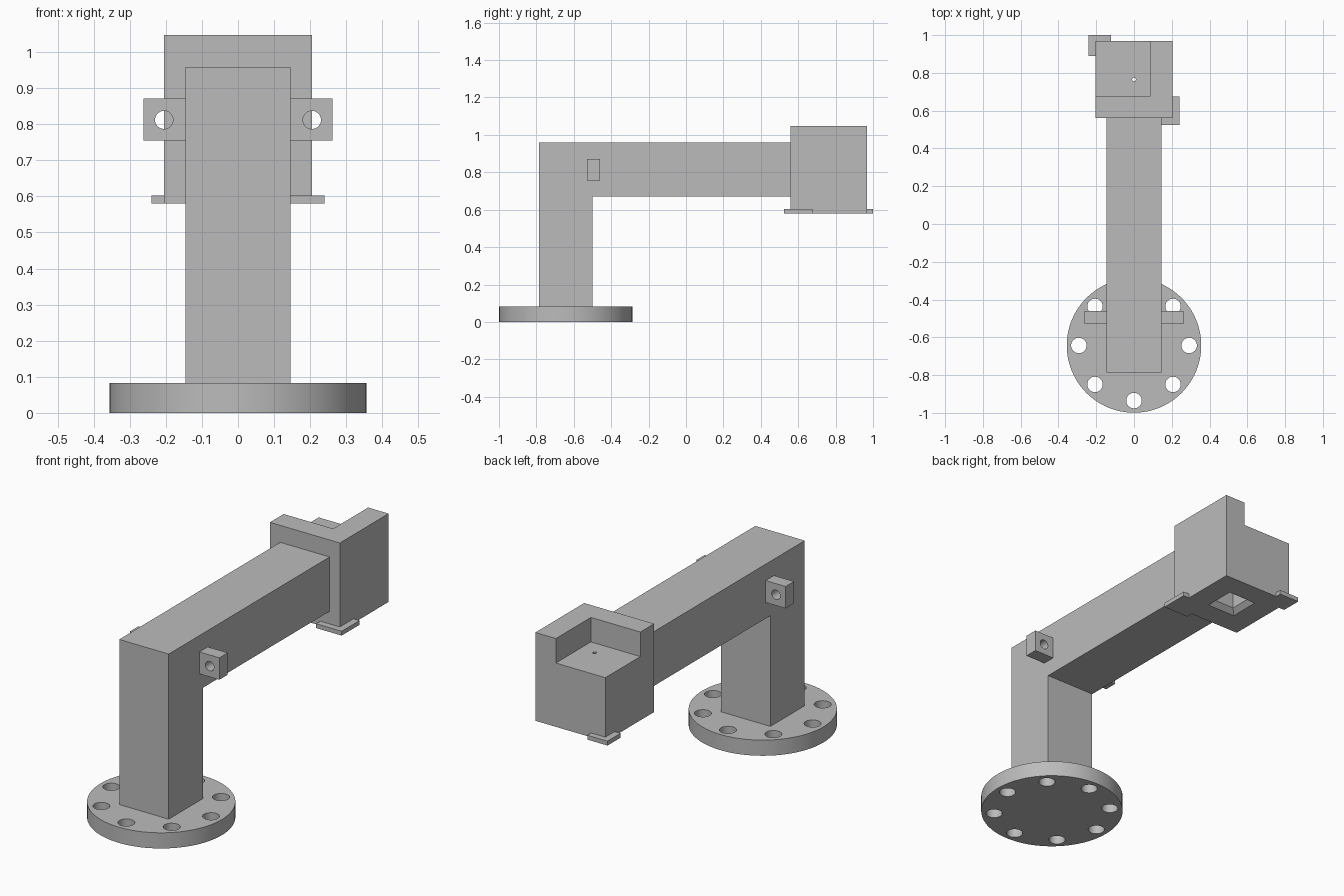
import bpy, bmesh, math

if "Cube" in bpy.data.objects:
    bpy.data.objects.remove(bpy.data.objects["Cube"])

grey = bpy.data.materials.new("plain_grey")
grey.diffuse_color = (0.5, 0.5, 0.5, 1)
grey.use_nodes = True
grey.node_tree.nodes["Principled BSDF"].inputs["Base Color"].default_value = grey.diffuse_color


def finish(name, bm):
    bmesh.ops.recalc_face_normals(bm, faces=bm.faces)
    mesh = bpy.data.meshes.new(name)
    bm.to_mesh(mesh)
    bm.free()
    mesh.materials.append(grey)
    obj = bpy.data.objects.new(name, mesh)
    bpy.context.collection.objects.link(obj)
    return obj


def loft(name, rings):
    """Closed solid through a list of equally long point rings."""
    bm = bmesh.new()
    loops = [[bm.verts.new(p) for p in ring] for ring in rings]
    bm.faces.new(loops[0])
    bm.faces.new(loops[-1])
    n = len(loops[0])
    for a, b in zip(loops, loops[1:]):
        for i in range(n):
            j = (i + 1) % n
            bm.faces.new((a[i], a[j], b[j], b[i]))
    return finish(name, bm)


def square(cx, cy, half, z):
    return [(cx + sx * half, cy + sy * half, z)
            for sx, sy in ((-1, -1), (1, -1), (1, 1), (-1, 1))]


def box(name, x, y, z):
    return loft(name, [[(x[0], y[0], h), (x[1], y[0], h),
                        (x[1], y[1], h), (x[0], y[1], h)] for h in z])


def rod(name, centre, radius, length, sides=32, along_y=False):
    bpy.ops.mesh.primitive_cylinder_add(
        vertices=sides, radius=radius, depth=length, location=centre,
        rotation=(math.pi / 2 if along_y else 0, 0, 0))
    obj = bpy.context.object
    obj.name = name
    obj.data.materials.append(grey)
    return obj


def combine(obj, other, operation):
    mod = obj.modifiers.new("combine", 'BOOLEAN')
    mod.operation, mod.object, mod.solver = operation, other, 'EXACT'
    bpy.context.view_layer.objects.active = obj
    bpy.ops.object.modifier_apply(modifier=mod.name)
    bpy.data.objects.remove(other)


def smooth(obj):
    bpy.ops.object.select_all(action='DESELECT')
    obj.select_set(True)
    bpy.context.view_layer.objects.active = obj
    bpy.ops.object.shade_smooth_by_angle(angle=math.radians(30))


# Round base flange with a ring of eight bolt holes
BASE_Y = -0.643
base = rod("base_flange", (0, BASE_Y, 0.0415), 0.356, 0.083, 96)
for i in range(8):
    a = i * math.pi / 4
    hole = rod("bolt_hole", (0.292 * math.cos(a), BASE_Y + 0.292 * math.sin(a), 0.04), 0.041, 0.3)
    combine(base, hole, 'DIFFERENCE')
smooth(base)

# Post and arm as one bent square beam
profile = [(-0.787, 0.083), (-0.5, 0.083), (-0.5, 0.67), (0.56, 0.67), (0.56, 0.958), (-0.787, 0.958)]
loft("bent_arm", [[(x, y, z) for y, z in profile] for x in (-0.145, 0.145)])

# Drilled lugs on both sides of the arm
for side, label in ((-1, "left"), (1, "right")):
    xs = sorted((side * 0.145, side * 0.262))
    lug = box(label + "_lug", xs, (-0.53, -0.46), (0.755, 0.871))
    combine(lug, rod("lug_hole", (side * 0.205, -0.495, 0.812), 0.025, 0.3, along_y=True), 'DIFFERENCE')
    smooth(lug)

# Head block with two corner tabs at the bottom
HEAD_Y = 0.765
head = box("head_block", (-0.205, 0.205), (0.56, 0.968), (0.58, 1.048))
combine(head, box("right_tab", (0.09, 0.24), (0.525, 0.675), (0.58, 0.603)), 'UNION')
combine(head, box("left_tab", (-0.24, -0.122), (0.89, 1.0), (0.58, 0.603)), 'UNION')

# Open notch in the top of the head
combine(head, box("notch", (-0.4, 0.085), (0.675, 1.2), (0.918, 1.2)), 'DIFFERENCE')

# Square socket below with a flared mouth, and a pin hole above it
socket = loft("socket", [square(0, HEAD_Y, h, z) for h, z in
                         ((0.093, 0.57), (0.083, 0.58), (0.058, 0.605), (0.058, 0.86))])
combine(head, socket, 'DIFFERENCE')
combine(head, rod("pin_hole", (0, HEAD_Y, 0.9), 0.01, 0.12, 16), 'DIFFERENCE')
smooth(head)
